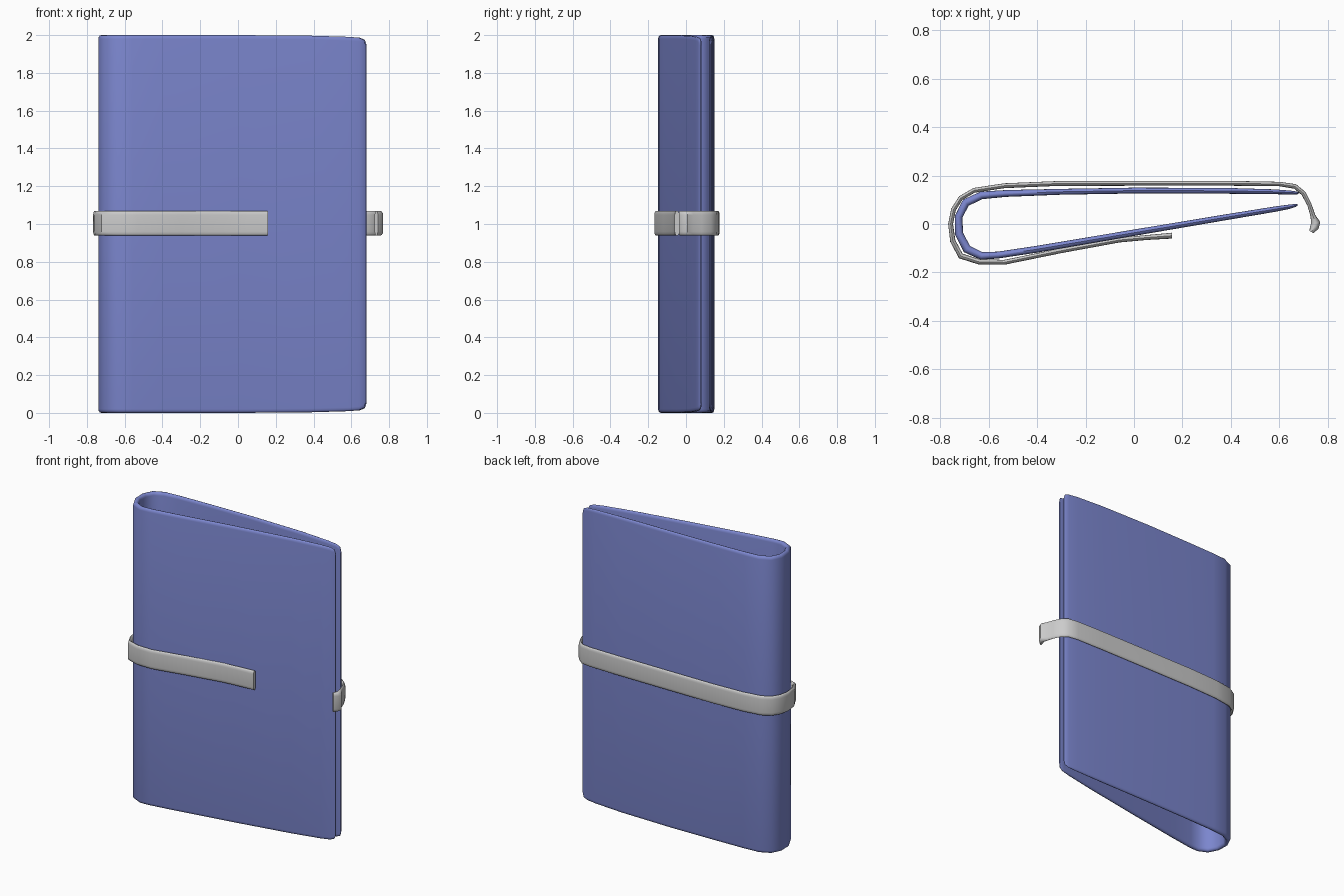
import bpy, bmesh, math
from mathutils import Vector


def make_band(name, path, z0, z1, bevel, steps=6):
    """Sweep a rounded slat along path points (x, y, half thickness, z inset)."""
    bm = bmesh.new()
    pts = [Vector((p[0], p[1])) for p in path]
    rings = []
    for i, (x, y, h, inset) in enumerate(path):
        t = (pts[min(i + 1, len(pts) - 1)] - pts[max(i - 1, 0)]).normalized()
        n = Vector((-t.y, t.x))
        ring = []
        for centre, start in ((z1 - inset - bevel, 0), (z0 + inset + bevel, math.pi)):
            for k in range(steps + 1):
                a = start + math.pi * k / steps
                off = h * math.cos(a)
                ring.append(bm.verts.new((x + n.x * off, y + n.y * off,
                                          centre + bevel * math.sin(a))))
        rings.append(ring)
    count = len(rings[0])
    for a, b in zip(rings, rings[1:]):
        for k in range(count):
            j = (k + 1) % count
            bm.faces.new((a[k], a[j], b[j], b[k]))
    bm.faces.new(rings[0])
    bm.faces.new(rings[-1])
    bmesh.ops.recalc_face_normals(bm, faces=bm.faces[:])
    mesh = bpy.data.meshes.new(name)
    bm.to_mesh(mesh)
    bm.free()
    obj = bpy.data.objects.new(name, mesh)
    bpy.context.collection.objects.link(obj)
    bpy.ops.object.select_all(action='DESELECT')
    obj.select_set(True)
    bpy.context.view_layer.objects.active = obj
    bpy.ops.object.shade_smooth_by_angle(angle=math.radians(40))
    return obj


# Folded cover: front panel, rounded spine, back panel
cover_path = [
    (0.675, 0.079, 0.003, 0.05), (0.667, 0.077, 0.006, 0.025), (0.64, 0.071, 0.009, 0.014),
    (0.58, 0.061, 0.011, 0.009), (0.38, 0.028, 0.012, 0.003), (0.0, -0.036, 0.013, 0),
    (-0.40, -0.104, 0.014, 0), (-0.56, -0.128, 0.014, 0), (-0.63, -0.132, 0.016, 0),
    (-0.69, -0.103, 0.018, 0), (-0.722, -0.04, 0.017, 0), (-0.724, 0.03, 0.016, 0),
    (-0.694, 0.088, 0.017, 0), (-0.63, 0.118, 0.016, 0), (-0.53, 0.126, 0.014, 0),
    (-0.30, 0.133, 0.012, 0), (0.0, 0.138, 0.012, 0), (0.38, 0.137, 0.012, 0.003),
    (0.58, 0.133, 0.010, 0.009), (0.645, 0.130, 0.008, 0.014), (0.672, 0.128, 0.006, 0.025),
    (0.68, 0.127, 0.003, 0.05),
]
cover = make_band("cover", cover_path, 0.0, 2.0, 0.02)
blue = bpy.data.materials.new("blue_cover")
blue.diffuse_color = (0.20, 0.24, 0.62, 1)
cover.data.materials.append(blue)

# Strap wrapped round the spine, with a hooked free end on the right
strap_path = [
    (0.157, -0.048, 0.012, 0), (0.05, -0.056, 0.010, 0), (-0.06, -0.066, 0.010, 0),
    (-0.30, -0.110, 0.010, 0), (-0.535, -0.158, 0.010, 0), (-0.64, -0.156, 0.011, 0),
    (-0.715, -0.132, 0.012, 0), (-0.748, -0.07, 0.011, 0), (-0.757, 0.0, 0.010, 0),
    (-0.745, 0.06, 0.010, 0), (-0.715, 0.107, 0.010, 0), (-0.66, 0.139, 0.010, 0),
    (-0.535, 0.158, 0.010, 0), (-0.32, 0.167, 0.010, 0), (0.0, 0.168, 0.010, 0),
    (0.40, 0.168, 0.010, 0), (0.60, 0.165, 0.009, 0), (0.665, 0.155, 0.010, 0),
    (0.700, 0.126, 0.010, 0), (0.724, 0.08, 0.009, 0), (0.738, 0.035, 0.010, 0),
    (0.750, 0.005, 0.019, 0), (0.745, -0.012, 0.018, 0), (0.732, -0.033, 0.010, 0),
]
make_band("strap", strap_path, 0.938, 1.07, 0.022)
